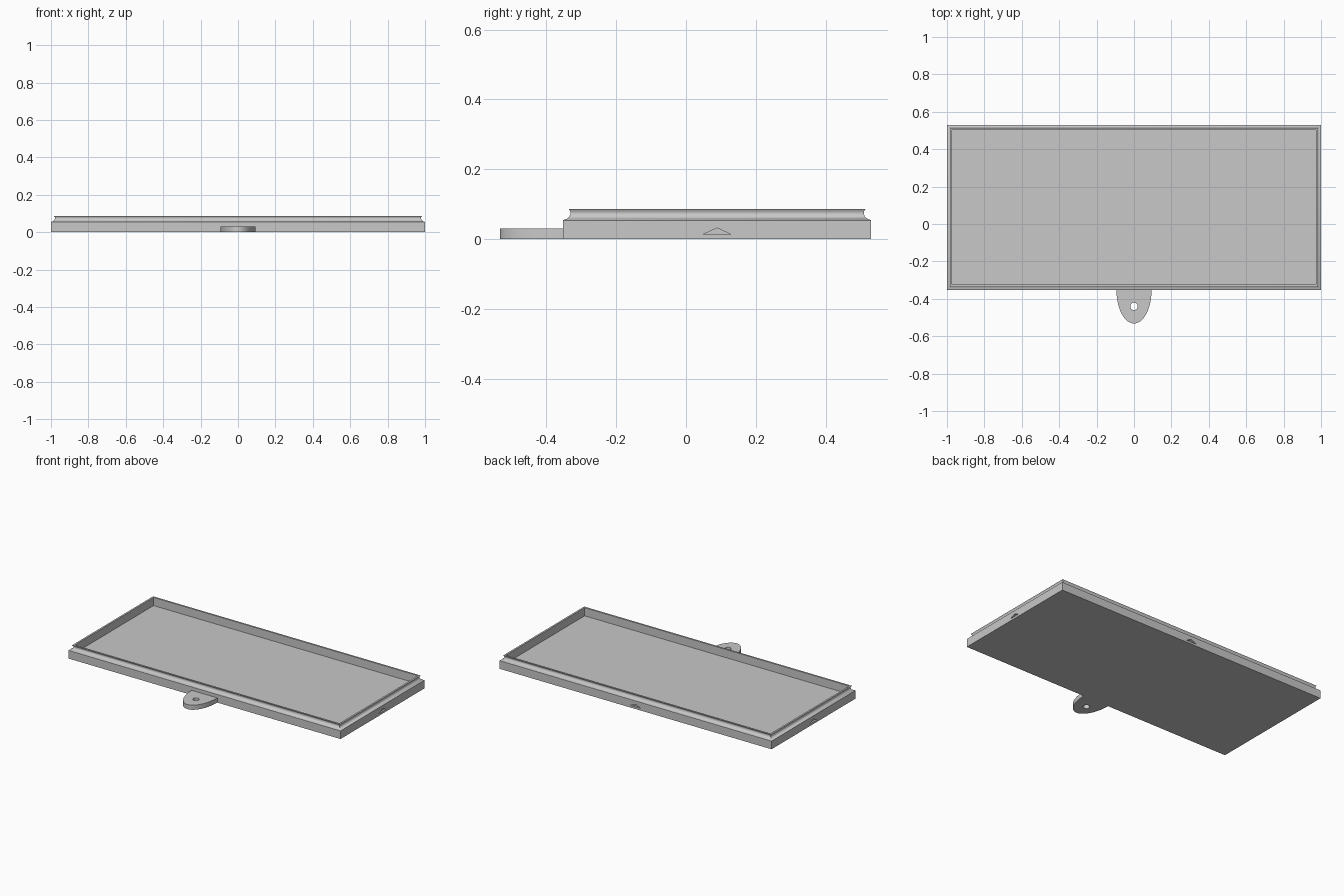
import bpy, bmesh, math
from mathutils import Vector

cube = bpy.data.objects.get("Cube")
if cube:
    bpy.data.objects.remove(cube, do_unlink=True)

grey = bpy.data.materials.new("plain_grey")
grey.use_nodes = True
GREY = (0.58, 0.58, 0.58, 1)
grey.diffuse_color = GREY
grey.node_tree.nodes["Principled BSDF"].inputs["Base Color"].default_value = GREY

HALF_X, FRONT, BACK = 1.0, -0.352, 0.53
MID_Y = (FRONT + BACK) / 2


def make_object(name, bm):
    bmesh.ops.recalc_face_normals(bm, faces=bm.faces)
    mesh = bpy.data.meshes.new(name)
    bm.to_mesh(mesh)
    bm.free()
    mesh.materials.append(grey)
    obj = bpy.data.objects.new(name, mesh)
    bpy.context.collection.objects.link(obj)
    return obj


def prism(name, outline, offset):
    """Closed solid from an outline pushed along an offset."""
    bm = bmesh.new()
    face = bm.faces.new([bm.verts.new(p) for p in outline])
    moved = bmesh.ops.extrude_face_region(bm, geom=[face])["geom"]
    bmesh.ops.translate(bm, vec=Vector(offset),
                        verts=[v for v in moved if isinstance(v, bmesh.types.BMVert)])
    return make_object(name, bm)


def activate(obj):
    bpy.ops.object.select_all(action="DESELECT")
    obj.select_set(True)
    bpy.context.view_layer.objects.active = obj


def cut(target, cutter):
    cutter.hide_render = True
    mod = target.modifiers.new("cut", "BOOLEAN")
    mod.operation, mod.solver, mod.object = "DIFFERENCE", "EXACT", cutter
    activate(target)
    bpy.ops.object.modifier_apply(modifier=mod.name)
    bpy.data.objects.remove(cutter, do_unlink=True)


# Tray: rectangular loops following a wall section of (inset, height)
section = [(0, 0), (0, 0.054), (0.004, 0.056), (0.012, 0.059), (0.018, 0.065),
           (0.021, 0.072), (0.021, 0.079), (0.017, 0.085), (0.016, 0.087),
           (0.028, 0.087), (0.028, 0.033)]
bm = bmesh.new()
loops = []
for inset, z in section:
    x, y0, y1 = HALF_X - inset, FRONT + inset, BACK - inset
    loops.append([bm.verts.new(p) for p in
                  ((-x, y0, z), (x, y0, z), (x, y1, z), (-x, y1, z))])
for low, high in zip(loops, loops[1:]):
    for i in range(4):
        j = (i + 1) % 4
        bm.faces.new((low[i], low[j], high[j], high[i]))
bm.faces.new(loops[0])
bm.faces.new(loops[-1])
tray = make_object("tray", bm)

# Triangular notches on both ends and the back
DEPTH, OUT = 0.012, 0.02
triangle = [(-0.039, 0.014), (0.039, 0.014), (0, 0.032)]
for side in (-1, 1):
    outline = [(side * (HALF_X - DEPTH), MID_Y + a, z) for a, z in triangle]
    cut(tray, prism("end_notch", outline, (side * (DEPTH + OUT), 0, 0)))
outline = [(a, BACK - DEPTH, z) for a, z in triangle]
cut(tray, prism("back_notch", outline, (0, DEPTH + OUT, 0)))

# Hanging tab: half ellipse with a round hole
STEPS, THICK = 40, 0.031
arc = [math.pi * (1 + i / STEPS) for i in range(STEPS + 1)]
outline = [(0.094 * math.cos(t), FRONT + 0.18 * math.sin(t), 0) for t in arc]
outline += [(0.094, FRONT + 0.01, 0), (-0.094, FRONT + 0.01, 0)]
tab = prism("hanging_tab", outline, (0, 0, THICK))
ring = [2 * math.pi * i / 32 for i in range(32)]
hole = [(0.02 * math.cos(t), -0.44 + 0.02 * math.sin(t), -THICK) for t in ring]
cut(tab, prism("tab_hole", hole, (0, 0, 3 * THICK)))

for obj in (tray, tab):
    activate(obj)
    bpy.ops.object.shade_smooth_by_angle(angle=math.radians(35))
